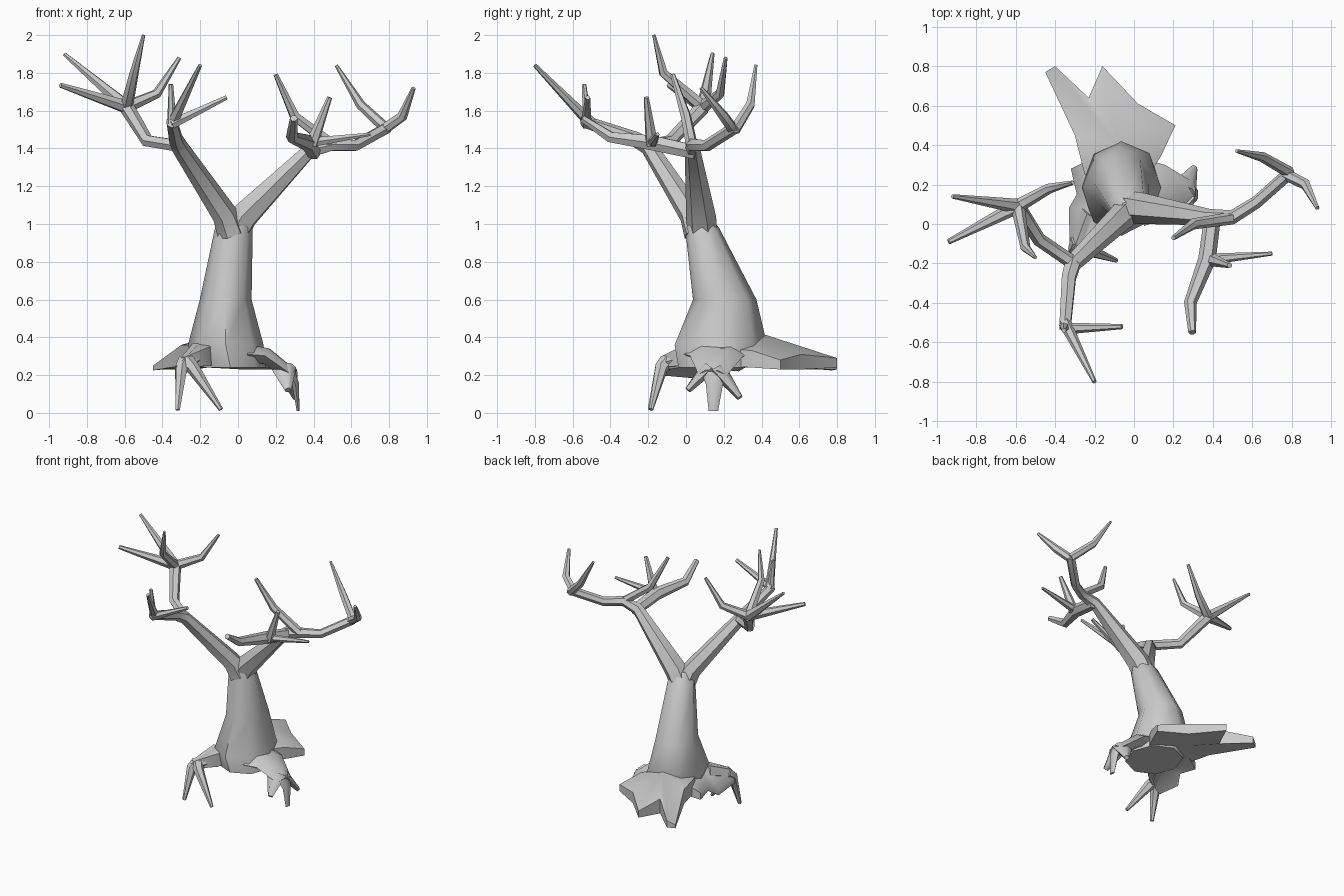
import bpy, bmesh, math
from mathutils import Vector


def finish(name, bm):
    bmesh.ops.recalc_face_normals(bm, faces=bm.faces)
    me = bpy.data.meshes.new(name)
    bm.to_mesh(me)
    bm.free()
    ob = bpy.data.objects.new(name, me)
    bpy.context.collection.objects.link(ob)
    bpy.ops.object.select_all(action='DESELECT')
    ob.select_set(True)
    bpy.context.view_layer.objects.active = ob
    bpy.ops.object.shade_smooth_by_angle(angle=math.radians(50))


def loft(bm, rings):
    vs = [[bm.verts.new(p) for p in r] for r in rings]
    n = len(vs[0])
    for a, b in zip(vs, vs[1:]):
        for i in range(n):
            j = (i + 1) % n
            bm.faces.new((a[i], a[j], b[j], b[i]))
    bm.faces.new(vs[0][::-1])
    bm.faces.new(vs[-1])


def tube(bm, path, sides=6):
    """Path points are (x, y, z, radius) or (x, y, z, side radius, other radius)."""
    pts = [Vector(p[:3]) for p in path]
    rings = []
    for i, p in enumerate(path):
        d = Vector((0, 0, 0))
        if i > 0:
            d += (pts[i] - pts[i - 1]).normalized()
        if i < len(pts) - 1:
            d += (pts[i + 1] - pts[i]).normalized()
        d.normalize()
        if i == 0:
            side = d.cross(Vector((0, 0, 1)))
        side = (side - d * side.dot(d)).normalized()
        other = d.cross(side)
        ra, rb = p[3], p[-1]
        rings.append([pts[i] + side * ra * math.cos(t) + other * rb * math.sin(t)
                      for t in (2 * math.pi * k / sides for k in range(sides))])
    loft(bm, rings)


def limb(name, *paths):
    bm = bmesh.new()
    for p in paths:
        tube(bm, p)
    finish(name, bm)


def web(name, centre, ztop, zbot, outline):
    """Flared root slab: rim of (x, y, top z, bottom z) fanned to a centre."""
    bm = bmesh.new()
    ct, cb = bm.verts.new((*centre, ztop)), bm.verts.new((*centre, zbot))
    top = [bm.verts.new((x, y, a)) for x, y, a, b in outline]
    bot = [bm.verts.new((x, y, b)) for x, y, a, b in outline]
    n = len(outline)
    for i in range(n):
        j = (i + 1) % n
        bm.faces.new((ct, top[i], top[j]))
        bm.faces.new((cb, bot[j], bot[i]))
        bm.faces.new((top[i], bot[i], bot[j], top[j]))
    finish(name, bm)


# trunk: stacked oval rings
bm = bmesh.new()
trunk = [(-.04, .17, .24, .19, .21), (-.065, .185, .36, .2, .245),
         (-.065, .205, .6, .137, .168), (-.022, .085, .98, .1, .09),
         (-.022, .07, 1.05, .05, .05)]
loft(bm, [[(cx + rx * math.cos(t), cy + ry * math.sin(t), z)
           for t in (math.pi * k / 4 for k in range(8))]
          for cx, cy, z, rx, ry in trunk])
finish("trunk", bm)

# left limb with its twigs
L = (-.59, .09, 1.62)
limb("left_branch",
     [(-.035, .06, .95, .075), (-.07, .03, 1.05, .068), (-.31, -.2, 1.41, .045), (-.33, -.27, 1.45, .04),
      (-.35, -.53, 1.54, .032)],
     [(-.35, -.5, 1.53, .033), (-.2, -.8, 1.84, .011)],
     [(-.35, -.53, 1.53, .03), (-.06, -.52, 1.67, .013)],
     [(-.35, -.52, 1.53, .026), (-.355, -.54, 1.74, .012)],
     [(-.29, -.21, 1.41, .035), (-.48, -.08, 1.44, .035), (*L, .04)],
     [(*L, .035), (-.55, -.12, 1.8, .025), (-.5, -.17, 2.0, .009)],
     [(*L, .038), (-.92, .14, 1.9, .011)],
     [(*L, .038), (-.94, -.09, 1.735, .014)],
     [(*L, .035), (-.43, .18, 1.69, .026), (-.31, .21, 1.88, .011)])

# right limb with its twigs
limb("right_branch",
     [(-.01, .085, .97, .08), (.03, .08, 1.04, .08), (.38, .035, 1.39, .042), (.5, .035, 1.42, .036),
      (.62, .11, 1.415, .032), (.79, .26, 1.51, .032)],
     [(.79, .26, 1.5, .03), (.65, .34, 1.63, .026), (.52, .37, 1.84, .009)],
     [(.77, .25, 1.5, .03), (.87, .2, 1.57, .028), (.93, .08, 1.72, .011)],
     [(.5, .03, 1.42, .032), (.3, 0, 1.57, .028), (.2, -.07, 1.79, .013)],
     [(.4, .05, 1.38, .042), (.37, -.18, 1.43, .045), (.285, -.4, 1.46, .032),
      (.295, -.55, 1.56, .02)],
     [(.37, -.18, 1.43, .03), (.7, -.15, 1.475, .01)],
     [(.39, -.18, 1.42, .035), (.485, -.21, 1.67, .014)])

# broad back roots
web("back_root", (-.08, .4), .42, .26,
    [(-.25, .25, .36, .25), (-.3, .45, .36, .25), (-.45, .77, .25, .225), (-.4, .8, .28, .23),
     (-.23, .64, .34, .23), (-.16, .8, .29, .24), (.02, .61, .31, .23), (.21, .5, .28, .23),
     (.14, .35, .33, .24), (.05, .2, .34, .25)])

# left side root
web("left_root", (-.18, .1), .4, .26,
    [(-.15, -.03, .35, .25), (-.27, -.13, .3, .24), (-.325, -.15, .25, .2), (-.33, .08, .23, .18),
     (-.29, .15, .27, .23), (-.32, .28, .27, .22), (-.22, .33, .34, .25), (-.08, .2, .35, .26)])

# front root with two long claws
limb("front_root",
     [(-.2, .05, .31, .07), (-.28, -.12, .26, .04)],
     [(-.28, -.09, .27, .045), (-.3, -.13, .24, .036), (-.32, -.19, .015, .013)],
     [(-.27, -.1, .27, .045), (-.24, -.13, .24, .036), (-.09, -.185, .018, .012)])

# right root with three toes
limb("right_root",
     [(.05, .16, .31, .17, .06), (.15, .16, .3, .14, .05), (.29, .14, .2, .075, .035)],
     [(.27, .15, .22, .07, .035), (.305, .15, .15, .045, .022), (.318, .145, .01, .025, .008)],
     [(.24, .12, .24, .07, .04), (.265, .01, .12, .018, .018)],
     [(.25, .17, .23, .07, .04), (.305, .285, .08, .018, .016)])
